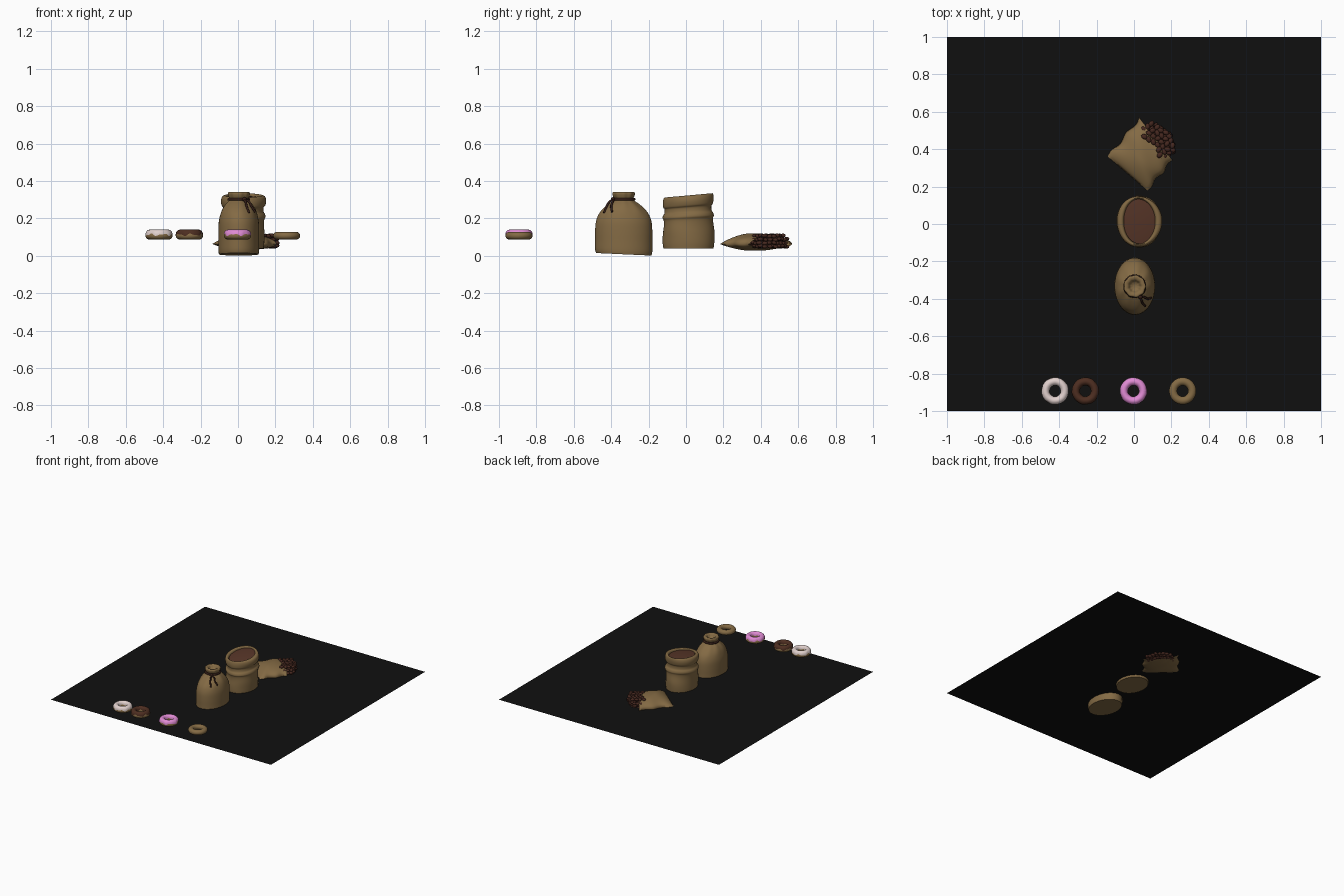
import bpy, bmesh, math, random
from mathutils import Vector, Matrix

if "Cube" in bpy.data.objects:
    bpy.data.objects.remove(bpy.data.objects["Cube"])

random.seed(4)


def mat(name, col):
    m = bpy.data.materials.new(name)
    m.diffuse_color = (*col, 1)
    m.use_nodes = True
    m.node_tree.nodes["Principled BSDF"].inputs["Base Color"].default_value = m.diffuse_color
    return m


BURLAP = mat("tan burlap", (0.23, 0.145, 0.058))
FILL = mat("ground brown", (0.095, 0.036, 0.021))
BEAN = mat("roasted bean", (0.06, 0.021, 0.014))
STRING = mat("dark string", (0.035, 0.013, 0.009))
WHITE = mat("white icing", (0.75, 0.63, 0.61))
CHOC = mat("chocolate icing", (0.075, 0.027, 0.015))
PINK = mat("pink icing", (0.75, 0.26, 0.66))
BLACK = mat("black floor", (0.005, 0.005, 0.005))


def finish(bm, name, material, angle=60):
    bmesh.ops.recalc_face_normals(bm, faces=bm.faces)
    me = bpy.data.meshes.new(name)
    bm.to_mesh(me)
    bm.free()
    me.materials.append(material)
    ob = bpy.data.objects.new(name, me)
    bpy.context.collection.objects.link(ob)
    bpy.ops.object.select_all(action='DESELECT')
    ob.select_set(True)
    bpy.context.view_layer.objects.active = ob
    bpy.ops.object.shade_smooth_by_angle(angle=math.radians(angle))
    return ob


def loft(rings, closed=True, cap_start=False, cap_end=False):
    """Skin a list of point rings with quads."""
    bm = bmesh.new()
    vs = [[bm.verts.new(p) for p in r] for r in rings]
    n = len(vs[0])
    for a, b in zip(vs, vs[1:]):
        for i in range(n if closed else n - 1):
            j = (i + 1) % n
            bm.faces.new((a[i], a[j], b[j], b[i]))
    if cap_start:
        bm.faces.new(vs[0])
    if cap_end:
        bm.faces.new(vs[-1])
    return bm


def smooth_rows(rows, steps=4):
    """Catmull-Rom resampling of profile rows."""
    out = []
    for k in range(len(rows) - 1):
        p = [Vector(rows[min(max(k + d, 0), len(rows) - 1)]) for d in (-1, 0, 1, 2)]
        for s in range(steps):
            t = s / steps
            out.append(0.5 * (2 * p[1] + (p[2] - p[0]) * t
                              + (2 * p[0] - 5 * p[1] + 4 * p[2] - p[3]) * t * t
                              + (3 * p[1] - p[0] - 3 * p[2] + p[3]) * t ** 3))
    return out + [Vector(rows[-1])]


def sack(name, rows, cx, cy, tilt, ripple):
    # rows hold (z, half width x, half width y)
    rings = []
    for z, sx, sy in smooth_rows(rows):
        ring = []
        for i in range(56):
            a = math.tau * i / 56
            w = ripple(z, a)
            y = sy * w * math.sin(a)
            ring.append((cx + sx * w * math.cos(a), cy + y, z + tilt(z, y)))
        rings.append(ring)
    return finish(loft(rings, True, True, True), name, BURLAP)


# floor sheet
bm = bmesh.new()
bmesh.ops.create_grid(bm, x_segments=1, y_segments=1, size=1,
                      matrix=Matrix.Translation((0, 0, 0.057)))
finish(bm, "floor", BLACK)

# tied sack
sack("tied_sack",
     [(0.008, .106, .148), (0.03, .109, .153), (0.08, .109, .153), (0.13, .109, .153),
      (0.18, .107, .149), (0.22, .099, .135), (0.25, .088, .112), (0.275, .072, .084),
      (0.292, .056, .06), (0.303, .05, .05), (0.318, .055, .056), (0.333, .058, .059),
      (0.342, .052, .052), (0.338, .036, .036), (0.322, .024, .024), (0.315, .01, .01)],
     0.004, -0.333, lambda z, y: -0.05 * y * max(0, 1 - z / 0.1),
     lambda z, a: 1 + 0.03 * math.cos(9 * a) * min(1, max(0, (z - 0.2) / 0.1)))

# string round the neck and its two hanging ends
rings = []
for i in range(40):
    a = math.tau * i / 40
    rings.append([(0.004 + (.053 + .008 * math.cos(b)) * math.cos(a),
                   -0.333 + (.055 + .008 * math.cos(b)) * math.sin(a),
                   0.302 + .008 * math.sin(b)) for b in [math.tau * k / 10 for k in range(10)]])
finish(loft(rings + rings[:1]), "neck_string", STRING)


def cord(name, pts):
    path = smooth_rows(pts, 5)
    rings = []
    for k, p in enumerate(path):
        d = (path[min(k + 1, len(path) - 1)] - path[max(k - 1, 0)]).normalized()
        s = d.cross(Vector((0.6, 0.8, 0))).normalized()
        t = d.cross(s)
        rings.append([p + 0.006 * (s * math.cos(b) + t * math.sin(b))
                      for b in [math.tau * j / 8 for j in range(8)]])
    finish(loft(rings, True, True, True), name, STRING)


cord("string_end_a", [(.03, -.387, .302), (.04, -.408, .29), (.046, -.424, .265), (.06, -.439, .228)])
cord("string_end_b", [(.03, -.387, .302), (.058, -.392, .29), (.072, -.4, .265), (.092, -.395, .235)])
bm = bmesh.new()
bmesh.ops.create_icosphere(bm, subdivisions=2, radius=0.012,
                           matrix=Matrix.Translation((.034, -.39, .302)))
finish(bm, "string_knot", STRING)


# open sack with folded rim
def rim_tilt(z, y):
    return 0.09 * y * min(1, max(0, (z - 0.1) / 0.18))


sack("open_sack",
     [(0.04, .109, .134), (0.07, .112, .138), (0.12, .113, .138), (0.17, .113, .132),
      (0.195, .115, .132), (0.208, .121, .137), (0.222, .118, .134), (0.236, .109, .126),
      (0.258, .108, .125), (0.27, .117, .133), (0.295, .121, .136), (0.316, .115, .133),
      (0.323, .1, .127), (0.318, .088, .122), (0.3, .082, .119), (0.28, .08, .117)],
     0.028, 0.013, rim_tilt,
     lambda z, a: 1 + 0.018 * math.sin(3 * a + 25 * z) * min(1, max(0, (z - 0.05) / 0.1)))
rings = []
for k in range(7):
    f = max(0.02, 1 - k / 6)
    rings.append([(0.03 + .086 * f * math.cos(a), 0.015 + .121 * f * math.sin(a),
                   0.309 + 0.006 * (1 - f * f) + 0.09 * .121 * f * math.sin(a))
                  for a in [math.tau * i / 48 for i in range(48)]])
finish(loft(rings, True, False, True), "sack_filling", FILL)

# lying sack: a pillow between four corners, open at one end
C0, C1 = Vector((-.14, .36)), Vector((.07, .18))     # closed end
M0, M1 = Vector((.03, .567)), Vector((.205, .342))   # mouth
rings = []
NU, NV = 28, 24
for iu in range(NU + 1):
    u = iu / NU
    f = math.sin(min(1, u / 0.45) * math.pi / 2) ** 0.6
    f *= 1 - 0.35 * max(0, (u - 0.6) / 0.4) ** 2
    ring = []
    for side in (1, -1):
        for iv in range(NV):
            v = iv / NV if side > 0 else 1 - iv / NV
            p = C0.lerp(C1, v).lerp(M0.lerp(M1, v), u)
            # wavy side seams
            p += (C1 - C0) * (v - 0.5) * 0.05 * math.sin(u * 13)
            h = f * max(0, 1 - (2 * v - 1) ** 2) ** 0.55
            h *= 1 + 0.06 * math.sin(9 * u + 7 * v)
            z = 0.063 + (0.054 if side > 0 else -0.034) * h
            ring.append((p.x, p.y, z))
    rings.append(ring)
bm = loft(rings)
bmesh.ops.remove_doubles(bm, verts=bm.verts, dist=1e-5)
finish(bm, "lying_sack", BURLAP, 80)

# beans spilling from the mouth
bm = bmesh.new()
along, out = Vector((.603, -.798)), Vector((.8, .6))
for layer in range(4):
    for i in range(8):
        s = 0.062 + i * 0.0255
        reach = 0.088 - 0.04 * abs(s - 0.16) / 0.1
        for k in range(4):
            o = reach - 0.017 - k * 0.027 + random.uniform(-.004, .004)
            p = M0 + along * (s + (layer % 2) * 0.008) + out * o
            z = 0.051 + layer * 0.0185 + random.uniform(-.003, .003)
            if layer == 3 and (i in (0, 7)):
                continue
            m = (Matrix.Translation((p.x, p.y, z))
                 @ Matrix.Rotation(random.uniform(0, math.pi), 4, 'Z')
                 @ Matrix.Rotation(random.uniform(-.4, .4), 4, 'X')
                 @ Matrix.Diagonal((.018, .0135, .0105, 1)))
            bmesh.ops.create_icosphere(bm, subdivisions=2, radius=1, matrix=m)
finish(bm, "spilled_beans", BEAN)


# doughnuts
def doughnut(name, x, icing):
    y, zc, R = -0.893, 0.1075, 0.051
    rings = [[(x + (R + .0215 * math.cos(b)) * math.cos(a),
               y + (R + .0215 * math.cos(b)) * math.sin(a), zc + .0205 * math.sin(b))
              for b in [math.tau * k / 20 for k in range(20)]]
             for a in [math.tau * i / 48 for i in range(48)]]
    finish(loft(rings + rings[:1]), name + "_dough", BURLAP)
    if not icing:
        return
    rings = []
    for i in range(64):
        a = math.tau * i / 64
        lo = 0.22 + 0.2 * math.sin(6 * a + x * 9) + 0.12 * math.sin(11 * a)
        hi = math.pi - 0.3 + 0.15 * math.sin(5 * a)
        ring = []
        for k in range(17):
            t = k / 16
            b = lo + (hi - lo) * t
            lift = 0.3 + 0.7 * min(1, 6 * min(t, 1 - t))
            r = R + (.0215 + .0022 * lift) * math.cos(b)
            ring.append((x + r * math.cos(a), y + r * math.sin(a),
                         zc + (.0205 + .0115 * lift) * math.sin(b)))
        rings.append(ring)
    finish(loft(rings + rings[:1], closed=False), name + "_icing", icing)


for nm, x, ic in (("white_doughnut", -.422, WHITE), ("chocolate_doughnut", -.26, CHOC),
                  ("pink_doughnut", -.003, PINK), ("plain_doughnut", .26, None)):
    doughnut(nm, x, ic)
